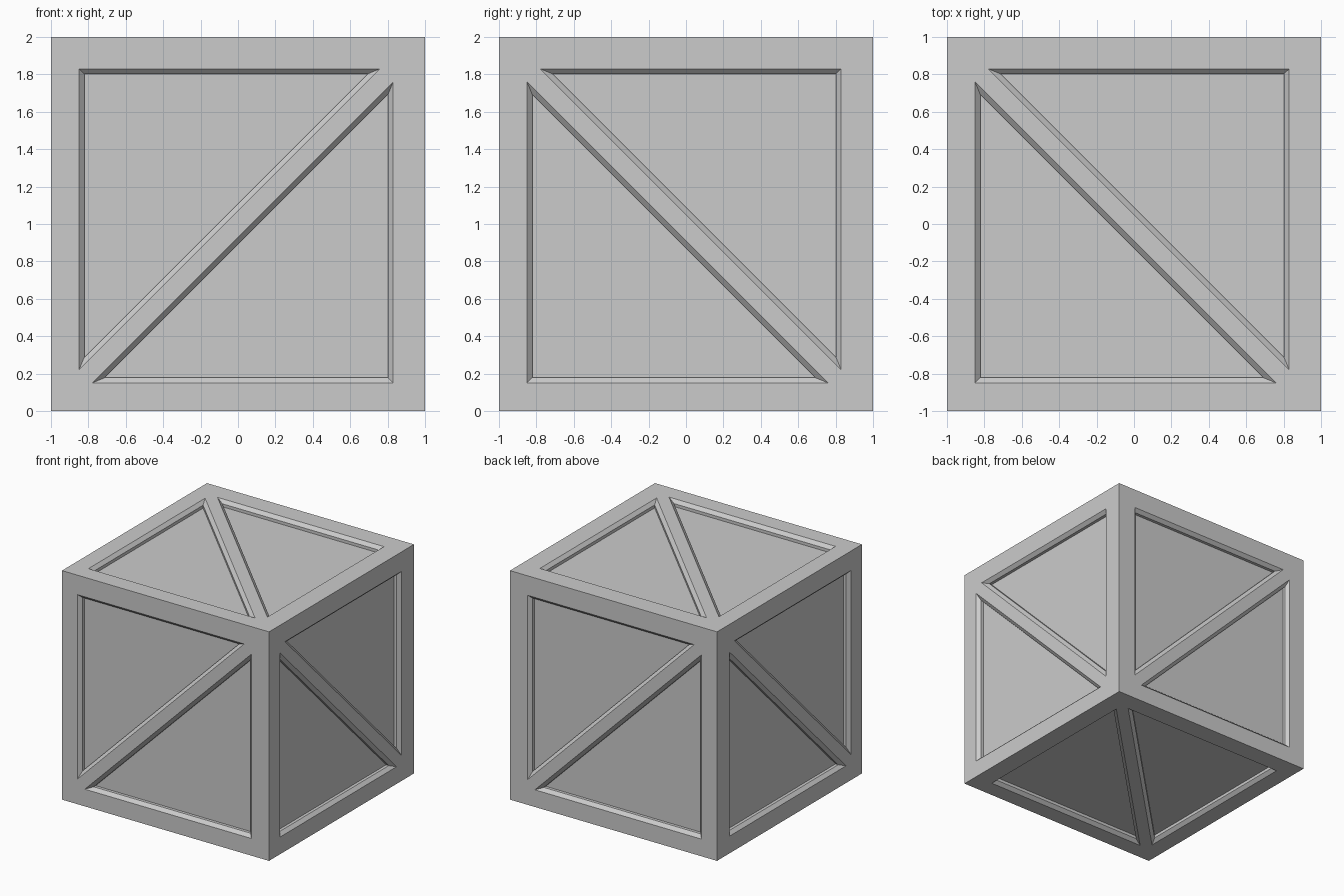
import bpy, bmesh
from mathutils import Vector

if "Cube" in bpy.data.objects:
    bpy.data.objects.remove(bpy.data.objects["Cube"])

LO, HI = -0.85, 0.83       # recess extents on every side
LEG = 1.61                 # short sides of each triangular recess
BEVEL, DEPTH = 0.028, 0.054
R = LEG * (1 - 0.5 ** 0.5)  # inradius, used to offset triangles evenly


def make_object(name, bm):
    mesh = bpy.data.meshes.new(name)
    bm.to_mesh(mesh)
    bm.free()
    obj = bpy.data.objects.new(name, mesh)
    bpy.context.collection.objects.link(obj)
    return obj


def triangle_cutter(bm, axis, side, su, sv):
    """Triangular plug with a 45 degree rim and straight lower walls."""
    u, v = [a for a in range(3) if a != axis]
    cu, cv = (HI if su > 0 else LO), (HI if sv > 0 else LO)
    iu, iv = cu - su * R, cv - sv * R
    corners = [(cu, cv), (cu - su * LEG, cv), (cu, cv - sv * LEG)]
    rings = []
    for inset, depth in ((-0.02, -0.02), (BEVEL, BEVEL), (BEVEL, DEPTH)):
        k = (R - inset) / R
        ring = []
        for pu, pv in corners:
            p = Vector((0, 0, 0))
            p[u], p[v] = iu + (pu - iu) * k, iv + (pv - iv) * k
            p[axis] = side * (1 - depth)
            p.z += 1
            ring.append(bm.verts.new(p))
        rings.append(ring)
    for a, b in zip(rings, rings[1:]):
        for i in range(3):
            j = (i + 1) % 3
            bm.faces.new((a[i], a[j], b[j], b[i]))
    bm.faces.new(rings[0])
    bm.faces.new(rings[-1])


# Solid crate body
bm = bmesh.new()
bmesh.ops.create_cube(bm, size=2)
bmesh.ops.translate(bm, vec=(0, 0, 1), verts=bm.verts)
crate = make_object("crate", bm)

# Two triangular recesses on each of the six sides
bm = bmesh.new()
for axis in range(3):
    for side in (-1, 1):
        for s in (-1, 1):
            triangle_cutter(bm, axis, side, s, s * side)
bmesh.ops.recalc_face_normals(bm, faces=bm.faces)
cutter = make_object("recess_cutter", bm)
cutter.hide_render = True

# Carve the recesses, leaving frame and diagonal braces
mod = crate.modifiers.new("recesses", 'BOOLEAN')
mod.operation = 'DIFFERENCE'
mod.solver = 'EXACT'
mod.object = cutter
bpy.context.view_layer.objects.active = crate
crate.select_set(True)
bpy.ops.object.modifier_apply(modifier=mod.name)
bpy.data.objects.remove(cutter)
